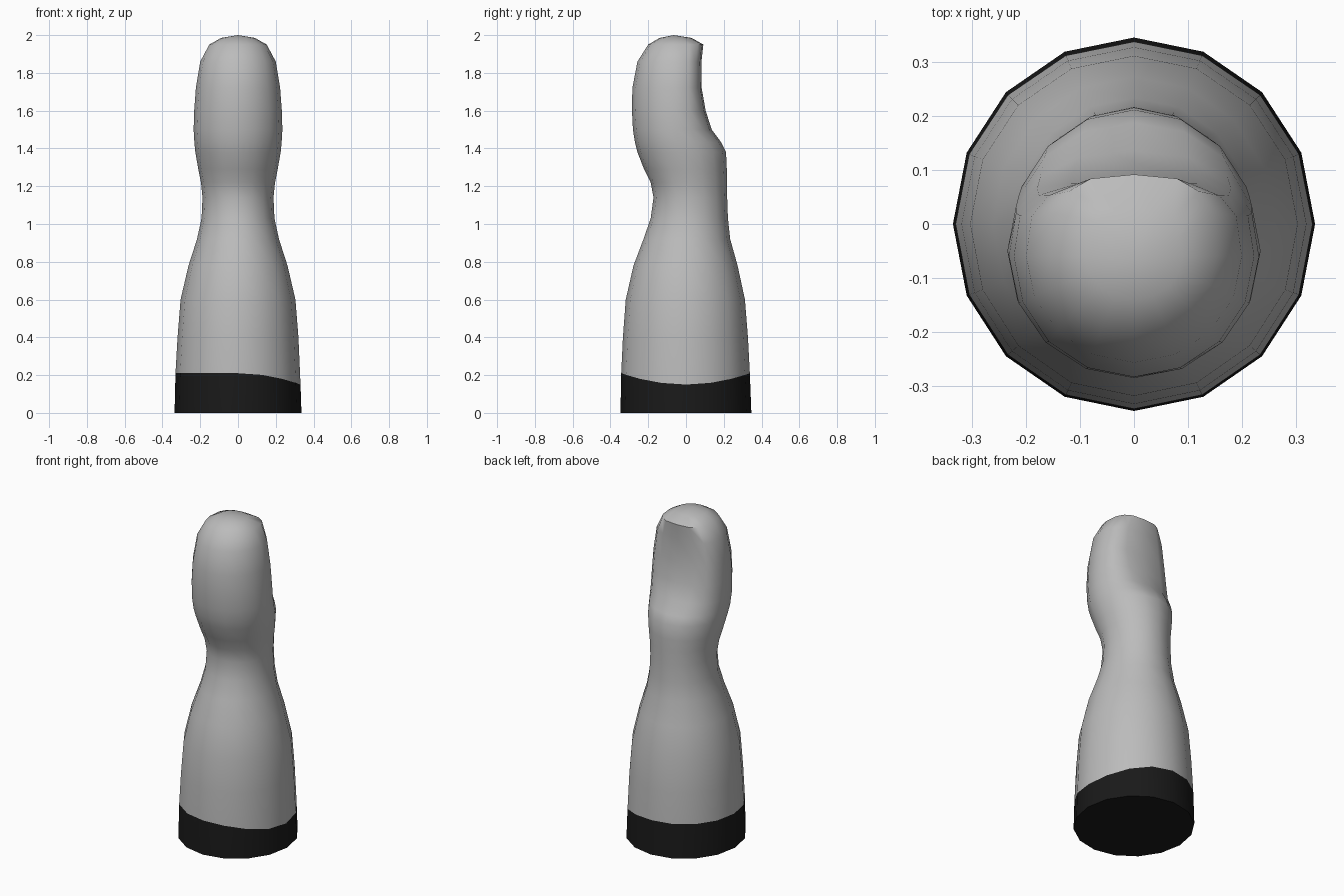
import bpy, bmesh, math

cube = bpy.data.objects.get("Cube")
if cube:
    bpy.data.objects.remove(cube, do_unlink=True)


def material(name, value):
    m = bpy.data.materials.new(name)
    m.use_nodes = True
    colour = (value, value, value, 1)
    m.diffuse_color = colour
    m.node_tree.nodes["Principled BSDF"].inputs["Base Color"].default_value = colour
    return m


SIDES = 16
# Cross-sections: height, half width, front y, back y, y of widest point, back squareness
RINGS = [
    (0.00, 0.336, -0.347, 0.346, 0.00, 2.0),
    (0.21, 0.331, -0.343, 0.338, 0.00, 2.0),
    (0.40, 0.320, -0.334, 0.328, 0.00, 2.0),
    (0.60, 0.304, -0.319, 0.312, 0.00, 2.0),
    (0.78, 0.262, -0.278, 0.273, 0.00, 2.0),
    (0.92, 0.217, -0.225, 0.234, 0.01, 2.0),
    (1.03, 0.193, -0.187, 0.222, 0.02, 2.0),
    (1.14, 0.188, -0.172, 0.218, 0.02, 2.0),
    (1.22, 0.196, -0.187, 0.217, 0.01, 2.0),
    (1.29, 0.210, -0.222, 0.216, 0.00, 2.0),
    (1.38, 0.226, -0.257, 0.212, -0.02, 2.0),
    (1.43, 0.231, -0.270, 0.188, -0.04, 2.1),
    (1.50, 0.235, -0.281, 0.136, -0.05, 2.3),
    (1.60, 0.232, -0.286, 0.104, -0.06, 2.7),
    (1.72, 0.223, -0.284, 0.083, -0.06, 3.0),
    (1.86, 0.200, -0.257, 0.082, -0.06, 3.0),
    (1.95, 0.152, -0.200, 0.092, -0.06, 3.0),
    (1.985, 0.090, -0.140, 0.030, -0.06, 2.0),
]


def power(v, e):
    return math.copysign(abs(v) ** e, v)


bm = bmesh.new()
loops = []
for i, (z, w, front, back, mid, square) in enumerate(RINGS):
    loop = []
    for k in range(SIDES):
        a = math.tau * k / SIDES
        s, c = math.sin(a), math.cos(a)
        if c > 1e-6:
            x, y = w * power(s, 2 / square), mid + (back - mid) * c ** (2 / square)
        else:
            x, y = w * s, mid + (mid - front) * c
        # the painted band dips on one side
        dip = 0.06 * max(0, s) ** 2 if i == 1 else 0
        loop.append(bm.verts.new((x, y, z - dip)))
    loops.append(loop)

# Skin between the cross-sections; the lowest course is the dark band
for i, (lo, hi) in enumerate(zip(loops, loops[1:])):
    for k in range(SIDES):
        n = (k + 1) % SIDES
        f = bm.faces.new((lo[k], lo[n], hi[n], hi[k]))
        f.material_index = 1 if i == 0 else 0

# Closed underside and rounded tip
bm.faces.new(loops[0]).material_index = 1
tip = bm.verts.new((0, -0.065, 2.0))
for k in range(SIDES):
    bm.faces.new((loops[-1][k], loops[-1][(k + 1) % SIDES], tip))
bmesh.ops.recalc_face_normals(bm, faces=bm.faces[:])

mesh = bpy.data.meshes.new("thumb")
bm.to_mesh(mesh)
bm.free()
mesh.materials.append(material("light grey", 0.5))
mesh.materials.append(material("black", 0.01))
thumb = bpy.data.objects.new("thumb", mesh)
bpy.context.collection.objects.link(thumb)

# Smooth skin with a crisp nail tip and base edge
bpy.context.view_layer.objects.active = thumb
thumb.select_set(True)
bpy.ops.object.shade_smooth_by_angle(angle=math.radians(48))
